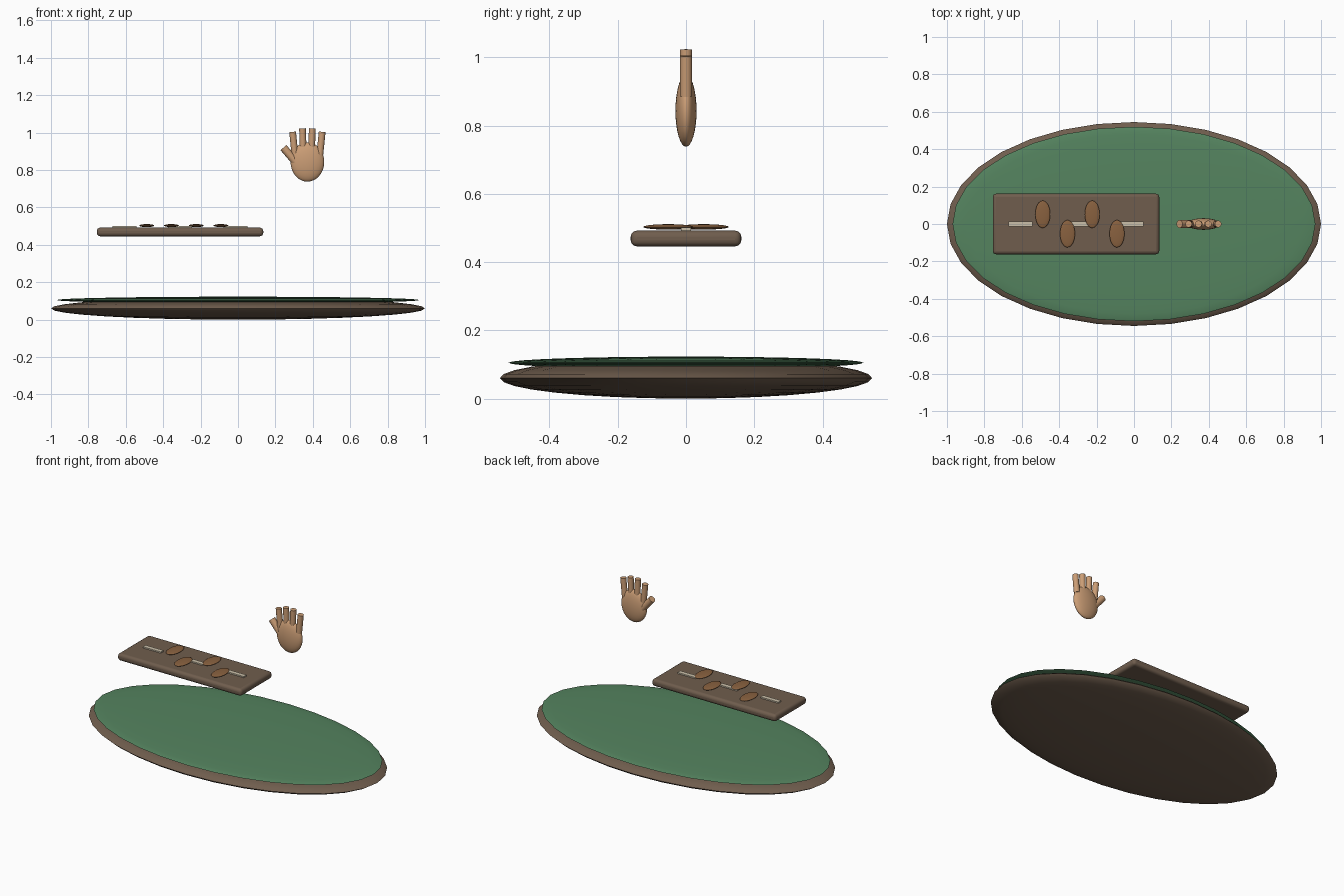
import bpy, math
from mathutils import Vector

if "Cube" in bpy.data.objects:
    bpy.data.objects.remove(bpy.data.objects["Cube"])


def material(name, rgb):
    m = bpy.data.materials.new(name)
    m.diffuse_color = (*rgb, 1)
    m.use_nodes = True
    m.node_tree.nodes["Principled BSDF"].inputs["Base Color"].default_value = m.diffuse_color
    return m


WOOD = material("wood", (0.16, 0.11, 0.075))
FELT = material("green_felt", (0.09, 0.23, 0.115))
SKIN = material("skin", (0.60, 0.34, 0.18))
PAD = material("brown_pad", (0.25, 0.12, 0.05))
IVORY = material("ivory", (0.60, 0.53, 0.40))


def finish(name, mat):
    ob = bpy.context.object
    ob.name = name
    ob.data.materials.append(mat)
    bpy.ops.object.transform_apply(location=False, rotation=False, scale=True)
    bpy.ops.object.shade_smooth_by_angle(angle=math.radians(40))
    return ob


def ellipsoid(name, mat, loc, radii):
    bpy.ops.mesh.primitive_uv_sphere_add(segments=32, ring_count=16, location=loc)
    bpy.context.object.scale = radii
    return finish(name, mat)


def box(name, mat, loc, size, bevel=0):
    bpy.ops.mesh.primitive_cube_add(size=1, location=loc)
    bpy.context.object.scale = size
    ob = finish(name, mat)
    if bevel:
        b = ob.modifiers.new("round_edges", 'BEVEL')
        b.width, b.segments = bevel, 4
    return ob


def rod(name, mat, start, end, radius):
    a, b = Vector(start), Vector(end)
    bpy.ops.mesh.primitive_cylinder_add(vertices=24, radius=radius,
                                        depth=(b - a).length, location=(a + b) / 2)
    bpy.context.object.rotation_euler = (b - a).to_track_quat('Z', 'Y').to_euler()
    return finish(name, mat)


# Oval base with a felt top
ellipsoid("base", WOOD, (0, 0, 0.06), (1, 0.545, 0.06))
ellipsoid("felt_top", FELT, (0, 0, 0.105), (0.97, 0.52, 0.018))

# Floating board with dashes and staggered oval pads
box("board", WOOD, (-0.31, 0, 0.469), (0.89, 0.324, 0.046), 0.018)
for i in range(3):
    box(f"dash_{i + 1}", IVORY, (-0.608 + 0.2975 * i, 0, 0.497), (0.128, 0.028, 0.008))
for i in range(4):
    y = 0.052 if i % 2 == 0 else -0.052
    ellipsoid(f"pad_{i + 1}", PAD, (-0.488 + 0.1323 * i, y, 0.503), (0.04, 0.073, 0.008))

# Raised hand
ellipsoid("palm", SKIN, (0.371, 0, 0.843), (0.09, 0.031, 0.105))
fingers = [(0.304, 0.292, 1.004), (0.349, 0.345, 1.023),
           (0.393, 0.397, 1.023), (0.438, 0.450, 1.004)]
for i, (x0, x1, top) in enumerate(fingers):
    rod(f"finger_{i + 1}", SKIN, (x0, 0, 0.885), (x1, 0, top), 0.018)
rod("thumb", SKIN, (0.315, 0, 0.835), (0.243, 0, 0.92), 0.021)
